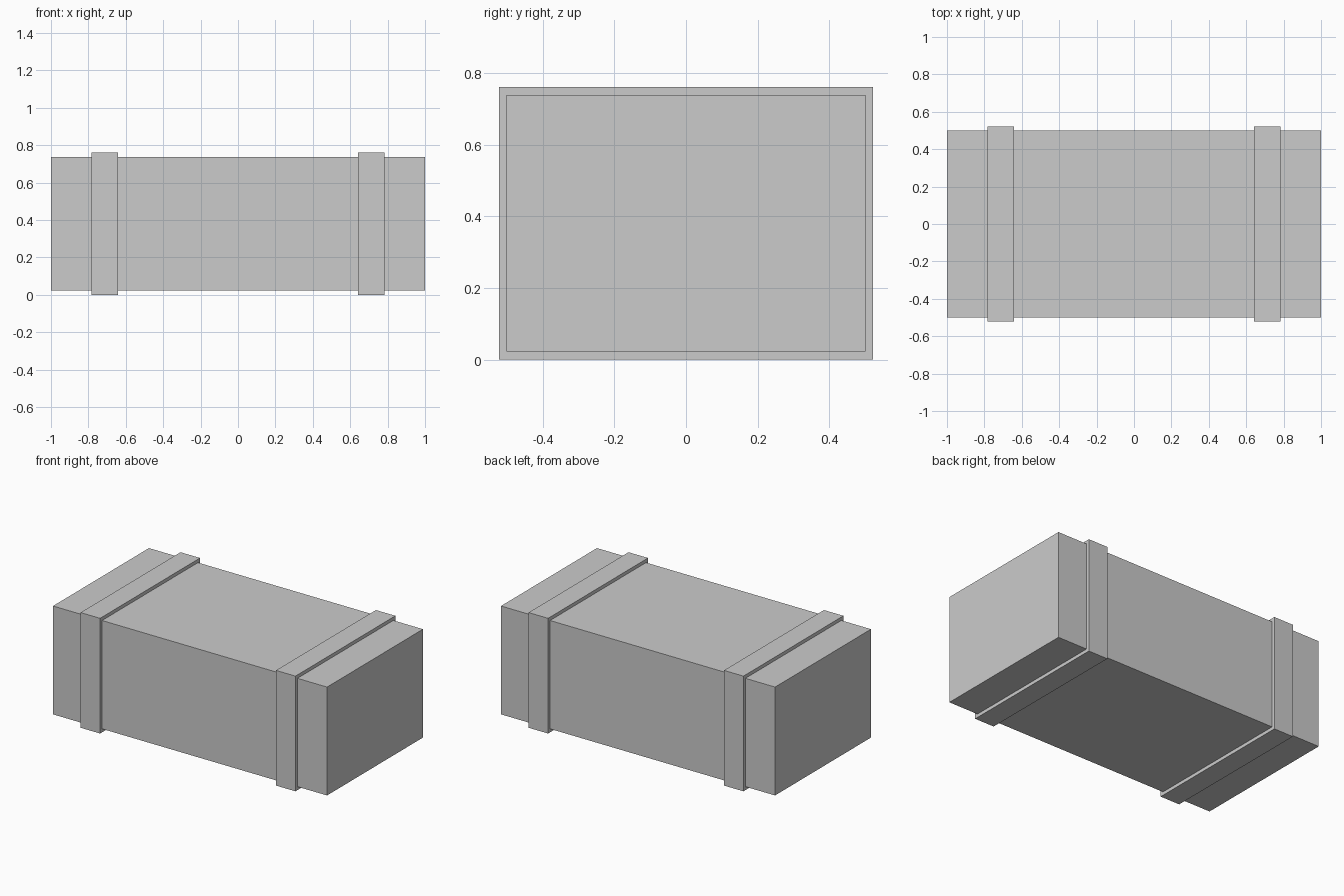
import bpy

if "Cube" in bpy.data.objects:
    bpy.data.objects.remove(bpy.data.objects["Cube"])


def box(name, center, size):
    bpy.ops.mesh.primitive_cube_add(size=1, location=center)
    obj = bpy.context.object
    obj.name = name
    obj.scale = size
    bpy.ops.object.transform_apply(location=False, rotation=False, scale=True)
    return obj


MID_Z = 0.38

# Main crate body, held just off the ground by the bands
box("crate_body", (0, 0, MID_Z), (2.0, 1.0, 0.715))

# Two raised bands wrapped around the body
for side, x in (("left", -0.713), ("right", 0.713)):
    box(side + "_band", (x, 0, MID_Z), (0.142, 1.042, 0.76))
